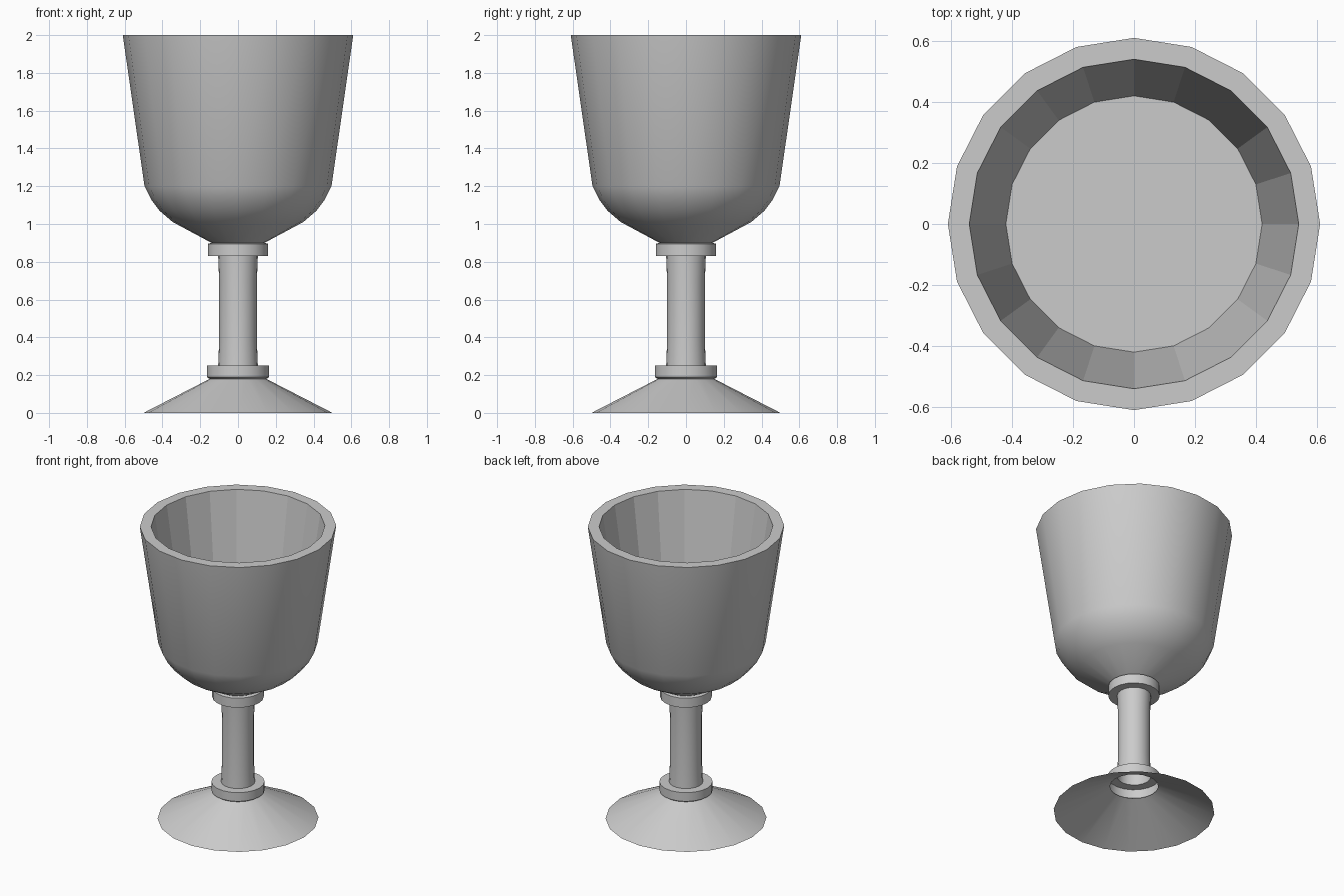
import bpy, bmesh
from math import cos, sin, pi, radians

if "Cube" in bpy.data.objects:
    bpy.data.objects.remove(bpy.data.objects["Cube"])

SIDES = 20

# Outer silhouette (radius, height), from the open foot up to the rim
foot = [(0.5, 0), (0.15, 0.18)]
lower_collar = [(0.165, 0.19), (0.165, 0.25), (0.105, 0.25)]
stem = [(0.10, 0.38), (0.10, 0.70), (0.105, 0.83)]
upper_collar = [(0.16, 0.83), (0.16, 0.895), (0.14, 0.9)]
bowl = [(0.345, 1.01), (0.415, 1.07), (0.46, 1.13), (0.495, 1.2), (0.61, 2.0)]
# Inside of the cup, down to its flat floor
inside = [(0.54, 2.0), (0.42, 1.2)]

outer = foot + lower_collar + stem + upper_collar + bowl
profile = outer + inside

bm = bmesh.new()
rings = [[bm.verts.new((r * cos(2 * pi * i / SIDES), r * sin(2 * pi * i / SIDES), z))
          for i in range(SIDES)] for r, z in profile]

# Lathe the profile: smooth outside, faceted inside
for k in range(len(rings) - 1):
    a, b = rings[k], rings[k + 1]
    for i in range(SIDES):
        j = (i + 1) % SIDES
        face = bm.faces.new((a[i], a[j], b[j], b[i]))
        face.smooth = k < len(outer) - 1
bm.faces.new(rings[-1])

# Keep the steps and rim crisp
bm.normal_update()
for edge in bm.edges:
    edge.smooth = edge.is_boundary or edge.calc_face_angle(0) < radians(30)

mesh = bpy.data.meshes.new("goblet")
bm.to_mesh(mesh)
bm.free()
goblet = bpy.data.objects.new("goblet", mesh)
bpy.context.collection.objects.link(goblet)
